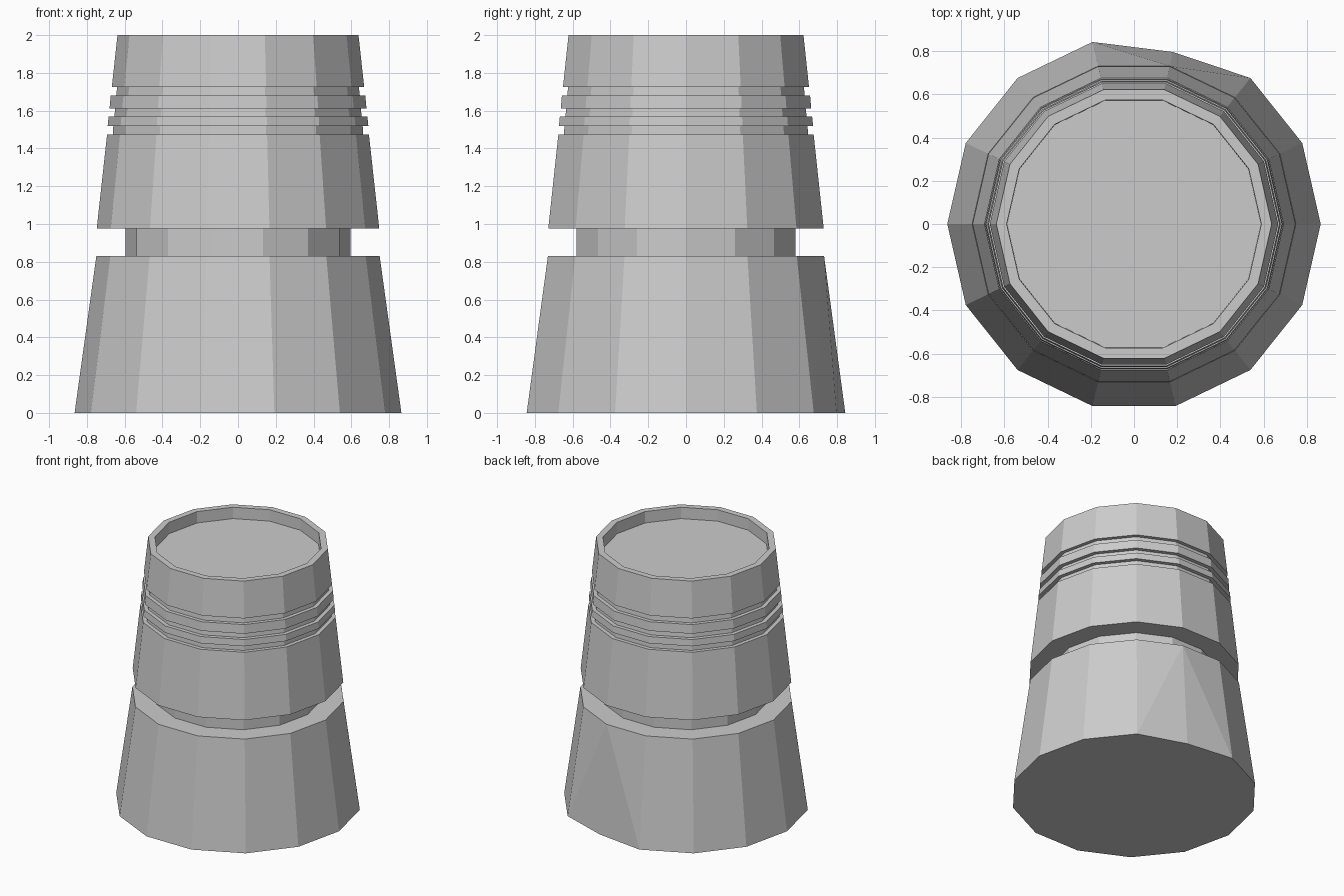
import bpy, bmesh, math

cube = bpy.data.objects.get("Cube")
if cube:
    bpy.data.objects.remove(cube, do_unlink=True)

SIDES = 14

grey = bpy.data.materials.new("light grey")
grey.use_nodes = True
colour = (0.6, 0.6, 0.6, 1)
grey.diffuse_color = colour
grey.node_tree.nodes["Principled BSDF"].inputs["Base Color"].default_value = colour

# Body outline as (radius, height): base, neck, sleeve, ribs, cap, recessed top
profile = [
    (0.865, 0), (0.75, 0.83), (0.595, 0.83), (0.595, 0.975),
    (0.748, 0.975), (0.693, 1.475), (0.663, 1.475), (0.66, 1.52),
    (0.69, 1.52), (0.685, 1.57), (0.655, 1.57), (0.65, 1.612),
    (0.68, 1.612), (0.674, 1.68), (0.645, 1.68), (0.64, 1.725),
    (0.668, 1.725), (0.638, 2), (0.59, 2), (0.588, 1.913),
]

bm = bmesh.new()
rings = []
for radius, z in profile:
    rings.append([bm.verts.new((radius * math.cos(i * math.tau / SIDES),
                                radius * math.sin(i * math.tau / SIDES), z))
                  for i in range(SIDES)])

# Walls between neighbouring rings, then the floor of the recess and the base
for low, high in zip(rings, rings[1:]):
    for i in range(SIDES):
        j = (i + 1) % SIDES
        bm.faces.new((low[i], low[j], high[j], high[i]))
bm.faces.new(rings[-1])
bm.faces.new(rings[0][::-1])

# Chipped corner at the back of the base, with its two wall panels creased
rings[0][3].co.x, rings[0][3].co.y = 0.18, 0.797
for neighbour in (2, 4):
    bmesh.ops.connect_verts(bm, verts=[rings[1][3], rings[0][neighbour]])

mesh = bpy.data.meshes.new("ribbed_body")
bmesh.ops.recalc_face_normals(bm, faces=bm.faces)
bm.to_mesh(mesh)
bm.free()
mesh.materials.append(grey)
body = bpy.data.objects.new("ribbed_body", mesh)
bpy.context.collection.objects.link(body)
